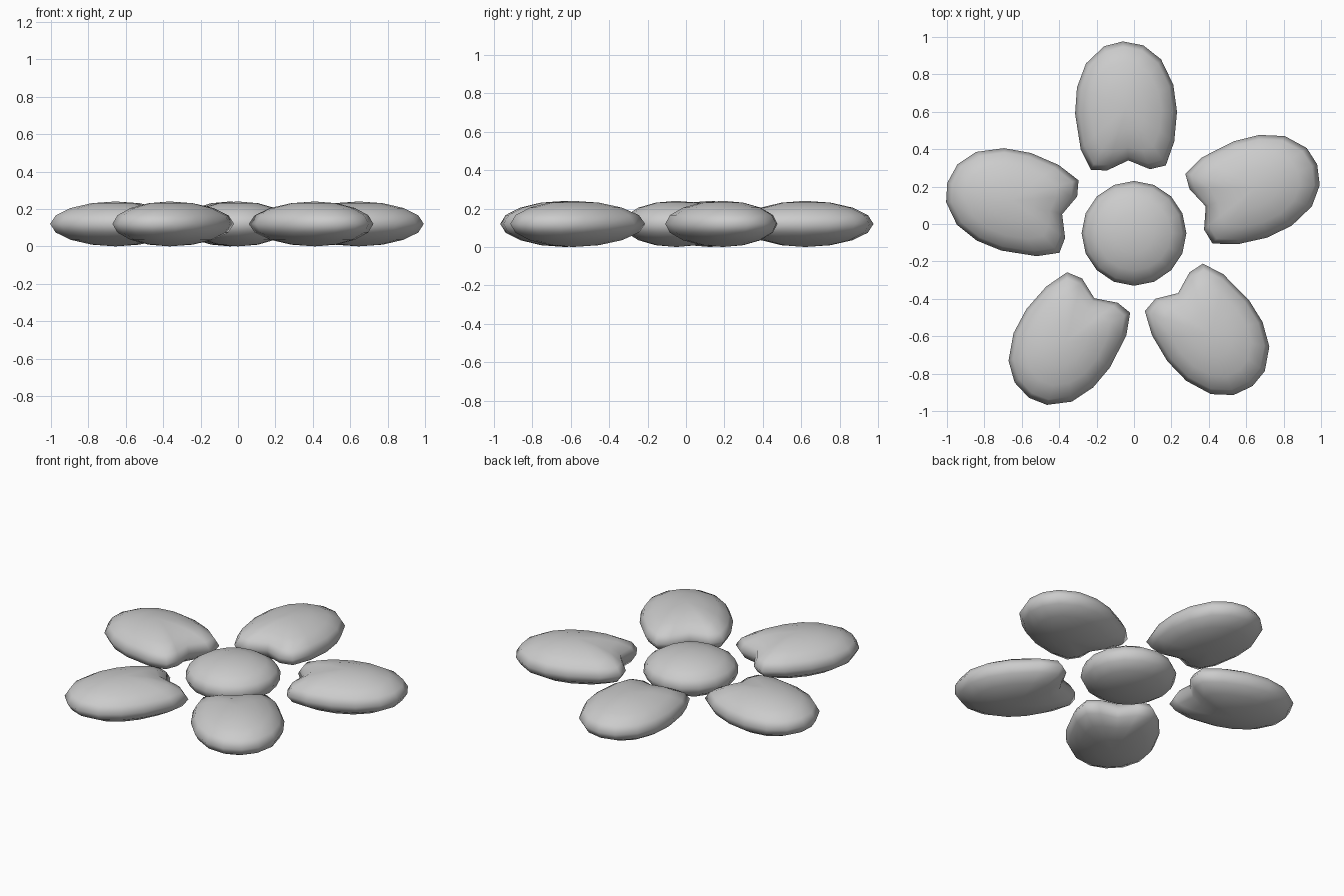
import bpy, bmesh, math
from mathutils import Matrix, Vector

if "Cube" in bpy.data.objects:
    bpy.data.objects.remove(bpy.data.objects["Cube"])

H = 0.12        # half thickness of every pad
RINGS = 8       # latitude bands
HUB = Vector((0, -0.05))


def pad(name, outline, centre, inner=None):
    """Flattened sphere whose equator follows an outline (inner = softened outline near the poles)."""
    inner = inner or outline
    n = len(outline)
    bm = bmesh.new()
    loops = []
    for k in range(1, RINGS):
        a = -math.pi / 2 + math.pi * k / RINGS
        c, z = math.cos(a), H + H * math.sin(a)
        w = c ** 3
        loop = []
        for o, i in zip(outline, inner):
            p = centre + (o * w + i * (1 - w) - centre) * c
            loop.append(bm.verts.new((p.x, p.y, z)))
        loops.append(loop)
    bottom = bm.verts.new((centre.x, centre.y, 0))
    top = bm.verts.new((centre.x, centre.y, 2 * H))
    for j in range(n):
        m = (j + 1) % n
        bm.faces.new((bottom, loops[0][m], loops[0][j]))
        bm.faces.new((top, loops[-1][j], loops[-1][m]))
        for a, b in zip(loops, loops[1:]):
            bm.faces.new((a[j], a[m], b[m], b[j]))
    bmesh.ops.recalc_face_normals(bm, faces=bm.faces)
    for f in bm.faces:
        f.smooth = True
    me = bpy.data.meshes.new(name)
    bm.to_mesh(me)
    bm.free()
    ob = bpy.data.objects.new(name, me)
    bpy.context.collection.objects.link(ob)
    return ob


# Central round pad
circle = [HUB + 0.28 * Vector((math.cos(t * math.pi / 8), math.sin(t * math.pi / 8)))
          for t in range(16)]
pad("centre_pad", circle, HUB)

# Petal outline: rounded tip, notch facing the hub
petal = [Vector(p) for p in (
    (-0.06, 0.976), (-0.16, 0.95), (-0.257, 0.858), (-0.305, 0.73),
    (-0.315, 0.59), (-0.285, 0.40), (-0.23, 0.29), (-0.145, 0.286),
    (-0.03, 0.34), (0.085, 0.293), (0.17, 0.313), (0.215, 0.44),
    (0.23, 0.60), (0.21, 0.745), (0.145, 0.88), (0.05, 0.955))]
n = len(petal)
soft = [(petal[i - 1] + 2 * petal[i] + petal[(i + 1) % n]) / 4 for i in range(n)]
mid = Vector((-0.043, 0.62))

# Five petals turned about the hub, each slightly nudged
nudges = [(0, 0), (-0.004, 0.01), (-0.007, -0.014), (-0.018, -0.022), (0.022, -0.005)]
for k, d in enumerate(nudges):
    rot = Matrix.Rotation(math.radians(72 * k), 2)
    place = lambda p: HUB + rot @ (p - HUB) + Vector(d)
    pad(f"petal_{k + 1}", [place(p) for p in petal], place(mid), [place(p) for p in soft])
